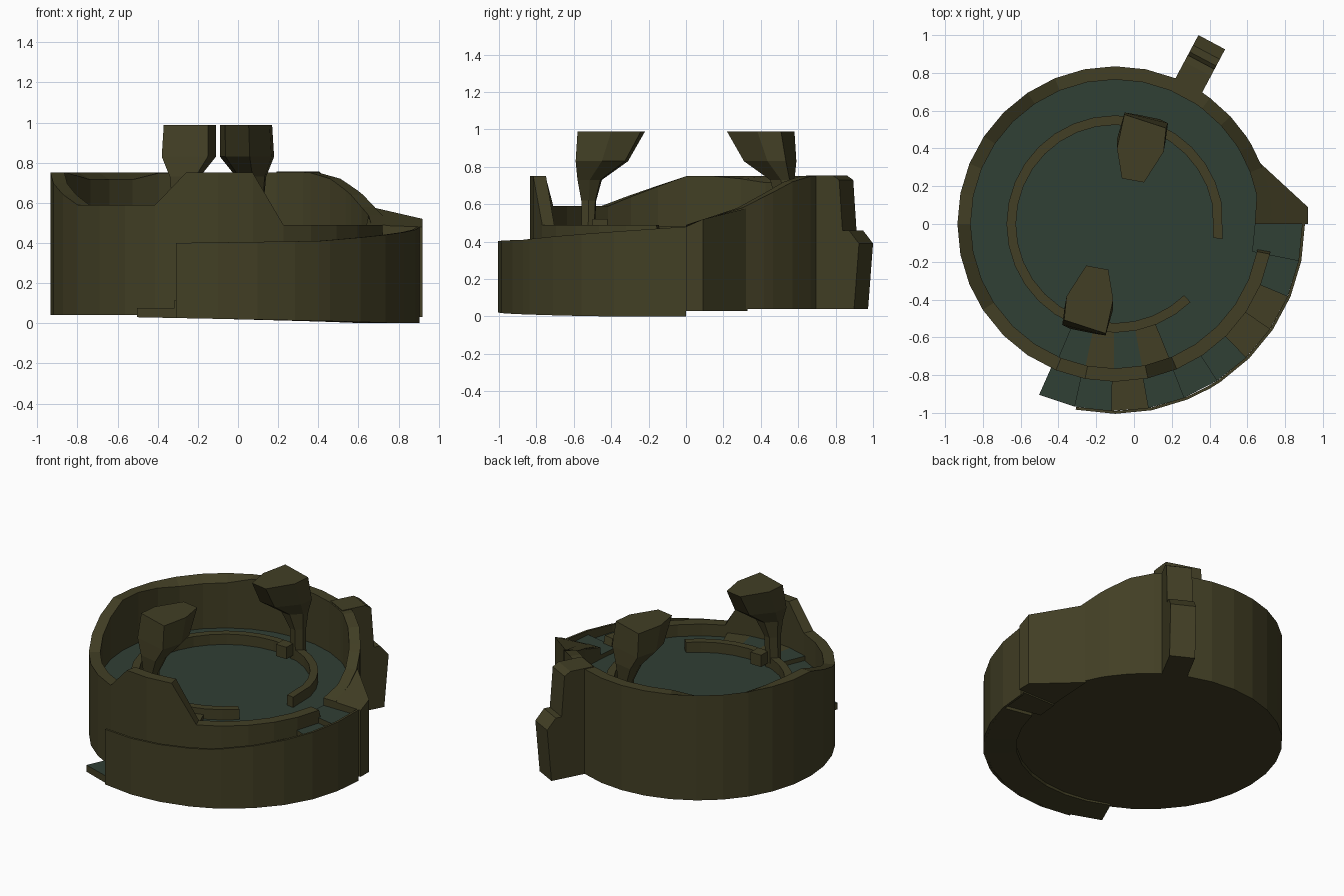
import bpy, bmesh, math
from mathutils import Matrix, Vector

cube = bpy.data.objects.get("Cube")
if cube:
    bpy.data.objects.remove(cube, do_unlink=True)

CX = -0.1          # centre of the round body on x
STEP = 11.25       # facet angle in degrees


def material(name, color):
    m = bpy.data.materials.new(name)
    m.use_nodes = True
    m.diffuse_color = (*color, 1)
    m.node_tree.nodes["Principled BSDF"].inputs["Base Color"].default_value = (*color, 1)
    return m


OLIVE = material("dark olive", (0.054, 0.049, 0.018))
TEAL = material("dark teal", (0.030, 0.050, 0.035))


def finish(name, bm, side=OLIVE, top=None):
    """Make the object; upward faces take the top material."""
    bmesh.ops.recalc_face_normals(bm, faces=bm.faces)
    mesh = bpy.data.meshes.new(name)
    mesh.materials.append(side)
    mesh.materials.append(top or side)
    for f in bm.faces:
        f.material_index = 1 if f.normal.z > 0.7 else 0
    bm.to_mesh(mesh)
    bm.free()
    ob = bpy.data.objects.new(name, mesh)
    bpy.context.collection.objects.link(ob)
    return ob


def loft(bm, rings):
    """Skin a list of equal closed loops and cap both ends."""
    loops = [[bm.verts.new(p) for p in r] for r in rings]
    n = len(loops[0])
    for a, b in zip(loops, loops[1:]):
        for i in range(n):
            j = (i + 1) % n
            bm.faces.new((a[i], a[j], b[j], b[i]))
    bm.faces.new(loops[0])
    bm.faces.new(loops[-1])


def lerp_table(table, a):
    for (a0, z0), (a1, z1) in zip(table, table[1:]):
        if a <= a1:
            return z0 + (z1 - z0) * (a - a0) / (a1 - a0)
    return table[-1][1]


def arc(name, table, r0, r1, bottom, side=OLIVE, top=None, sag=None):
    """Curved wall whose top follows (angle, height) pairs."""
    a0, a1 = table[0][0], table[-1][0]
    angles = {a for a, z in table}
    angles |= {k * STEP for k in range(1, 33)
               if a0 < k * STEP < a1 and min(abs(k * STEP - a) for a in angles) > 3}
    rings = []
    for a in sorted(angles):
        t = math.radians(a)
        z = lerp_table(table, a)
        zin = z - (lerp_table(sag, a) if sag else 0)
        zb = bottom(a) if callable(bottom) else bottom
        rings.append([(CX + r * math.cos(t), r * math.sin(t), h)
                      for r, h in ((r0, zb), (r1, zb), (r1, z), (r0, zin))])
    bm = bmesh.new()
    loft(bm, rings)
    return finish(name, bm, side, top)


def turned(ob):
    """Half turn about the body axis."""
    ob.data.transform(Matrix.Translation((CX, 0, 0)) @ Matrix.Rotation(math.pi, 4, "Z")
                      @ Matrix.Translation((-CX, 0, 0)))


# Round base with teal floor
bm = bmesh.new()
loft(bm, [[(CX + 0.8 * math.cos(math.radians(k * STEP)),
            0.8 * math.sin(math.radians(k * STEP)), z) for k in range(32)]
          for z in (0.04, 0.41)])
finish("floor_base", bm, OLIVE, TEAL)

# Outer wall with lowered and open stretches
arc("outer_wall",
    [(0, 0.49), (21, 0.58), (30, 0.64), (43, 0.72), (53, 0.75), (180, 0.75),
     (213, 0.59), (248, 0.59), (259, 0.75), (282, 0.75), (293, 0.49),
     (349, 0.49), (350, 0.43), (360, 0.43)],
    0.765, 0.835, 0.04,
    sag=[(0, 0), (112, 0), (124, 0.035), (146, 0.035), (165, 0), (360, 0)])

# Raised ring on the floor, open at the landing
arc("floor_ring", [(-8, 0.48), (314, 0.48)], 0.525, 0.575, 0.38)

# Low blocks between ring and front wall
for i in range(4):
    a = 247 + i * STEP
    arc("inner_step", [(a, 0.44), (a + STEP, 0.44)], 0.57, 0.78, 0.38,
        OLIVE, OLIVE if i % 2 else TEAL)


# Curved outer stair climbing to the landing
def foot(a):
    return 0.03 * max(0, (334 - a) / 88)


for i in range(9):
    a = 246 + i * 11.4
    h = 0.075 + i * 0.041
    arc("stair_step", [(a, h), (a + 11.4, h)], 0.8, 0.99, foot,
        OLIVE, OLIVE if i in (2, 6, 7) else TEAL)
arc("landing", [(348.6, 0.44), (360, 0.44)], 0.74, 0.995, 0.02, OLIVE, TEAL)
arc("stair_parapet", [(258, 0.4), (300, 0.41), (360, 0.48)], 0.99, 1.005, foot)

# Wedge-shaped wall end beside the landing
bm = bmesh.new()
wedge = [(0.64, 0, 0.49), (0.92, 0, 0.48), (0.92, 0.09, 0.52), (0.66, 0.33, 0.58)]
loft(bm, [[(x, y, 0.03) for x, y, z in wedge], wedge])
finish("wall_wedge", bm)

# Stepped buttress at the back
bm = bmesh.new()
profile = [(0.77, 0.04), (1.06, 0.04), (1.09, 0.39), (1.03, 0.46),
           (0.99, 0.46), (0.97, 0.73), (0.93, 0.755), (0.77, 0.755)]
loft(bm, [[(r, w, z) for r, z in profile] for w in (-0.08, 0.08)])
buttress = finish("back_buttress", bm)
buttress.data.transform(Matrix.Translation((CX, 0, 0))
                        @ Matrix.Rotation(math.radians(62), 4, "Z"))

# Two flared pillars and small ring blocks, facing each other
outline = [(0.45, 1), (0.9, 0.94), (1, 0.5), (0.85, 0), (0, 0.2), (0.05, 0.55)]
levels = [(-0.33, -0.24, -0.56, -0.49, 0.4), (-0.33, -0.24, -0.56, -0.48, 0.62),
          (-0.34, -0.19, -0.58, -0.45, 0.73), (-0.38, -0.11, -0.59, -0.31, 0.83),
          (-0.37, -0.11, -0.58, -0.22, 0.988)]
for side in ("front", "back"):
    bm = bmesh.new()
    loft(bm, [[(x0 + u * (x1 - x0), y0 + v * (y1 - y0), z) for u, v in outline]
              for x0, x1, y0, y1, z in levels])
    pillar = finish(side + "_pillar", bm)
    bm = bmesh.new()
    bmesh.ops.create_cube(bm, size=0.08)
    bmesh.ops.translate(bm, verts=bm.verts, vec=Vector((-0.23, -0.46, 0.48)))
    block = finish(side + "_ring_block", bm)
    if side == "back":
        turned(pillar)
        turned(block)
